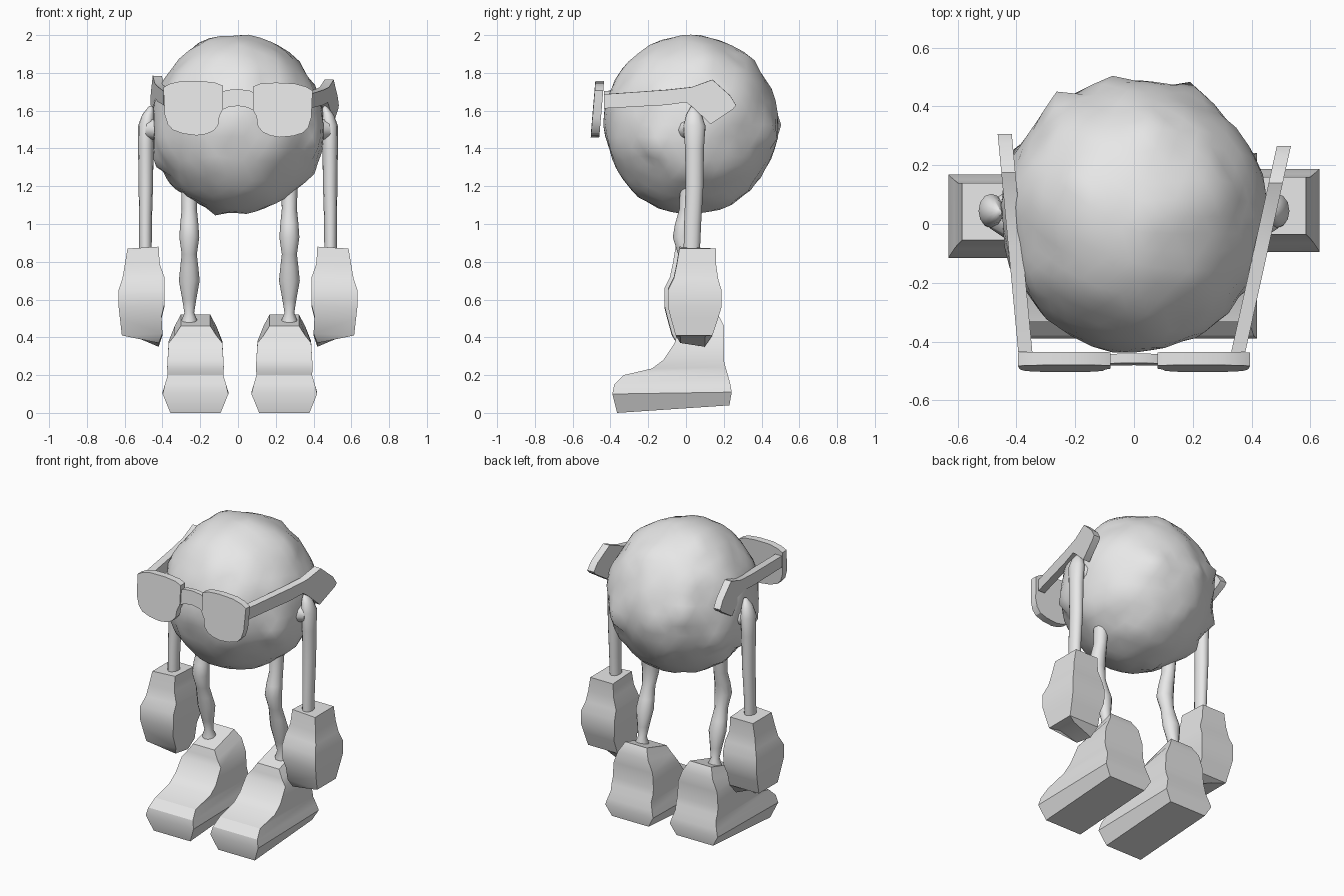
import bpy, bmesh, math
from mathutils import Vector, noise

if "Cube" in bpy.data.objects:
    bpy.data.objects.remove(bpy.data.objects["Cube"])

grey = bpy.data.materials.new("light grey")
grey.diffuse_color = (0.8, 0.8, 0.8, 1)
grey.use_nodes = True
grey.node_tree.nodes["Principled BSDF"].inputs["Base Color"].default_value = grey.diffuse_color


def finish(name, bm, angle=35):
    bmesh.ops.recalc_face_normals(bm, faces=bm.faces)
    me = bpy.data.meshes.new(name)
    bm.to_mesh(me)
    bm.free()
    me.materials.append(grey)
    ob = bpy.data.objects.new(name, me)
    bpy.context.collection.objects.link(ob)
    bpy.ops.object.select_all(action='DESELECT')
    ob.select_set(True)
    bpy.context.view_layer.objects.active = ob
    bpy.ops.object.shade_smooth_by_angle(angle=math.radians(angle))
    return ob


def loft(name, rings, angle=35):
    """Skin a list of equal-length point rings and cap both ends."""
    bm = bmesh.new()
    loops = [[bm.verts.new(p) for p in ring] for ring in rings]
    n = len(loops[0])
    for a, b in zip(loops, loops[1:]):
        for i in range(n):
            j = (i + 1) % n
            bm.faces.new((a[i], a[j], b[j], b[i]))
    bm.faces.new(loops[0])
    bm.faces.new(loops[-1])
    return finish(name, bm, angle)


def tube(name, path, side, n=12):
    """Upright limb from (x, y, z, radius x, radius y) stations."""
    rings = []
    for x, y, z, rx, ry in path:
        rings.append([(side * (x + rx * math.cos(t)), y + ry * math.sin(t), z)
                      for t in (2 * math.pi * i / n for i in range(n))])
    return loft(name, rings, 60)


def prism(name, outline, front, back):
    """Flat outline turned into a slab by two mapping functions."""
    return loft(name, [[front(*p) for p in outline], [back(*p) for p in outline]], 25)


# Body: rough ball with a few pulled-out tufts
tufts = [((.22, .48, -.06), .05), ((-.1, .5, 0), .03), ((-.28, .41, .08), .05),
         ((-.13, 0, -.5), .03), ((-.2, .12, .43), .035), ((.4, -.2, -.1), .035),
         ((-.43, -.02, -.2), .03), ((.4, -.02, -.25), .02), ((.1, .32, .36), .02),
         ((-.4, .2, -.15), .04), ((-.35, .1, -.3), .04)]
bm = bmesh.new()
bmesh.ops.create_icosphere(bm, subdivisions=4, radius=1)
for v in bm.verts:
    d = v.co.normalized()
    r = 1 + .035 * noise.noise(d * 2.6) + .022 * noise.noise(d * 6 + Vector((3, 1, 7)))
    for t, h in tufts:
        r += h / .46 * math.exp(-(d.angle(Vector(t)) / .12) ** 2)
    v.co = Vector((d.x * .455 * r, .025 + d.y * .46 * r, 1.525 + d.z * .472 * r))
finish("body", bm, 40)

for side, label in ((-1, "left"), (1, "right")):
    dy = .02 if side > 0 else 0

    # Arm with a tapered shoulder
    tube("arm_" + label, [
        (.49, .03, .84, .033, .043), (.49, .035, 1.0, .034, .045),
        (.488, .045, 1.2, .038, .047), (.488, .045, 1.4, .041, .05),
        (.486, .045, 1.52, .043, .058), (.475, .042, 1.58, .032, .04),
        (.46, .04, 1.625, .01, .012)], side)

    # Shoulder joint running from the body into the arm
    loft("shoulder_" + label, [
        [(side * x, .03 + ry * math.cos(a), 1.5 + rz * math.sin(a))
         for a in (math.pi * i / 5 for i in range(10))]
        for x, ry, rz in ((.38, .12, .08), (.43, .085, .06), (.49, .045, .05))], 40)

    # Mitten hand: z, inner x, outer x, front y, back y
    stations = [(.36, .42, .55, -.05, .08), (.41, .40, .615, -.075, .12),
                (.50, .405, .625, -.10, .15), (.56, .39, .632, -.115, .168),
                (.65, .388, .632, -.115, .168), (.71, .39, .612, -.085, .15),
                (.78, .415, .60, -.07, .14), (.87, .42, .585, -.055, .14)]
    rings = []
    for z, xi, xo, y0, y1 in stations:
        lift = .045 if z < .4 else 0
        rings.append([(side * xi, y0 + dy, z + .01), (side * xo, y0 + dy, z + lift),
                      (side * xo, y1 + dy, z + lift), (side * xi, y1 + dy, z - .01 * (z < .4))])
    loft("hand_" + label, rings, 30)

    # Wavy leg
    cx = .258 if side < 0 else .272
    tube("leg_" + label, [
        (cx, .07, .45, .042, .042), (cx, .07, .49, .042, .042),
        (cx, .065, .53, .026, .028), (cx, .055, .60, .037, .037),
        (cx, .04, .70, .055, .05), (cx, .02, .77, .048, .045),
        (cx, .0, .84, .04, .042), (cx, -.02, .93, .053, .05),
        (cx, -.01, 1.0, .048, .048), (cx, .01, 1.08, .04, .045),
        (cx, .02, 1.25, .045, .05)], side)

    # Chunky shoe: front z, back z, front y, back y, half width
    sx = .225 if side < 0 else .245
    rings = []
    for zf, zb, y0, y1, w in ((0, .04, -.365, .23, .133), (.10, .11, -.39, .242, .174),
                              (.15, .15, -.38, .235, .162), (.20, .20, -.33, .222, .147),
                              (.235, .24, -.18, .21, .15), (.28, .28, -.12, .2, .148),
                              (.37, .38, -.06, .2, .142), (.41, .46, -.05, .202, .11),
                              (.46, .52, -.035, .17, .078)):
        rings.append([(side * sx - w, y0, zf), (side * sx + w, y0, zf),
                      (side * sx + w, y1, zb), (side * sx - w, y1, zb)])
    loft("shoe_" + label, rings, 30)


# Glasses sit slightly crooked and lean forward at the bottom
def plate(offset, mirror=1):
    return lambda x, z: (mirror * x, -.435 - offset + (z - 1.75) * .085, z - .022 * mirror * x)


lens = [(.08, 1.70), (.08, 1.73), (.12, 1.746), (.2, 1.753), (.3, 1.75), (.36, 1.735),
        (.395, 1.715), (.388, 1.57), (.372, 1.52), (.345, 1.49), (.29, 1.472), (.22, 1.464),
        (.17, 1.472), (.13, 1.49), (.105, 1.52), (.098, 1.57), (.08, 1.605)]
for side, label in ((-1, "left"), (1, "right")):
    prism("lens_" + label, lens, plate(.045, side), plate(0, side))

# Nose bridge
bridge = [(-.09, 1.695), (-.06, 1.708), (0, 1.714), (.06, 1.708), (.09, 1.695),
          (.09, 1.60), (.05, 1.618), (0, 1.625), (-.05, 1.618), (-.09, 1.60)]
prism("bridge", bridge, plate(.035), plate(.003))

# Temples with a flared hook: outline in y, z
hook = [(-.435, 1.62), (-.1, 1.64), (.0, 1.655), (.04, 1.625), (.13, 1.54), (.25, 1.62),
        (.265, 1.64), (.235, 1.69), (.14, 1.775), (.03, 1.735), (-.1, 1.72), (-.435, 1.695)]


def temple(x0, x1, stretch, shift):
    def place(y, z):
        t = (y + .435) / .7
        x = x0 + (x1 - x0) * t + shift
        return (x, -.435 + .7 * stretch * t, z - .022 * x)
    return place


for label, x0, x1, s in (("left", -.37, -.44, 1.06), ("right", .355, .51, 1.0)):
    prism("temple_" + label, hook, temple(x0, x1, s, -.024), temple(x0, x1, s, .024))
